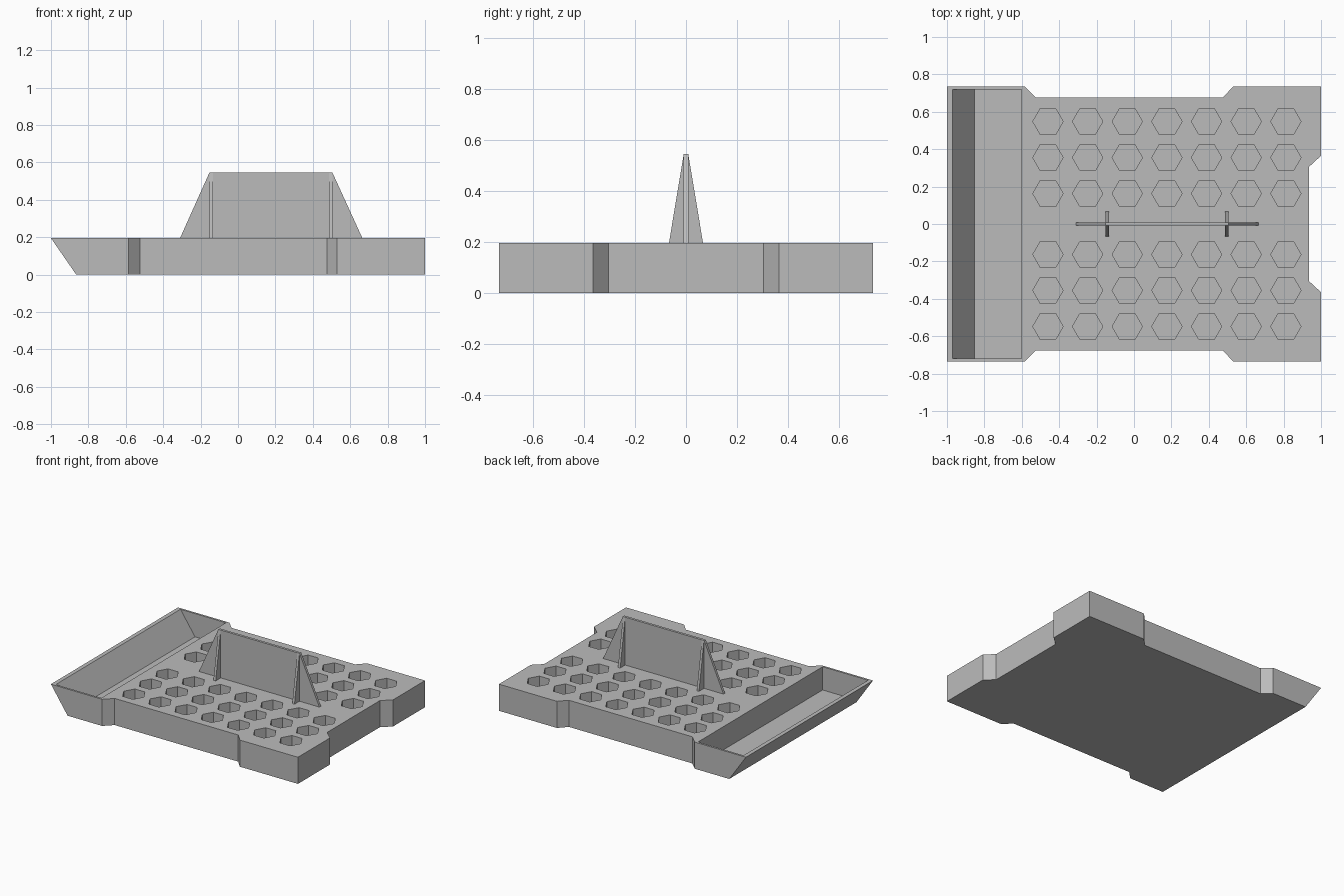
import bpy, bmesh
from math import cos, sin, pi
from mathutils import Vector

cube = bpy.data.objects.get("Cube")
if cube:
    bpy.data.objects.remove(cube)

grey = bpy.data.materials.new("light grey")
grey.use_nodes = True
grey.diffuse_color = (0.5, 0.5, 0.5, 1)
grey.node_tree.nodes["Principled BSDF"].inputs["Base Color"].default_value = (0.5, 0.5, 0.5, 1)

DECK, FLOOR, TOP = 0.195, 0.025, 0.545


def add_prism(bm, points, sweep):
    """Close a flat outline into a solid swept along a vector."""
    base = [bm.verts.new(p) for p in points]
    face = bm.faces.new(base)
    moved = bmesh.ops.extrude_face_region(bm, geom=[face])["geom"]
    verts = [g for g in moved if isinstance(g, bmesh.types.BMVert)]
    bmesh.ops.translate(bm, verts=verts, vec=Vector(sweep))


def make_object(name, bm):
    bmesh.ops.recalc_face_normals(bm, faces=bm.faces)
    mesh = bpy.data.meshes.new(name)
    bm.to_mesh(mesh)
    bm.free()
    mesh.materials.append(grey)
    obj = bpy.data.objects.new(name, mesh)
    bpy.context.collection.objects.link(obj)
    return obj


# Base slab: half outline mirrored in y, with shallow side and end notches
half = [(0.935, 0.305), (1, 0.365), (1, 0.735), (0.53, 0.735), (0.475, 0.676),
        (-0.525, 0.676), (-0.585, 0.735), (-1, 0.735)]
outline = half + [(x, -y) for x, y in reversed(half)]
bm = bmesh.new()
add_prism(bm, [(x, y, 0) for x, y in outline], (0, 0, DECK))
# Undercut the tray end
for v in bm.verts:
    if v.co.x < -0.99 and v.co.z < 0.01:
        v.co.x = -0.865
base = make_object("base", bm)

# Cutter: sloped tray pocket and a grid of hexagonal holes
bm = bmesh.new()
pocket = [(-0.852, FLOOR), (-0.602, FLOOR), (-0.602, 0.25), (-1.008, 0.25)]
add_prism(bm, [(x, -0.72, z) for x, z in pocket], (0, 1.44, 0))
for col in range(7):
    for row in (0.163, 0.355, 0.548):
        for cy in (row, -row):
            cx = -0.46 + 0.212 * col
            ring = [(cx + 0.081 * cos(k * pi / 3), cy + 0.081 * sin(k * pi / 3), FLOOR)
                    for k in range(6)]
            add_prism(bm, ring, (0, 0, 0.225))
cutter = make_object("pocket_cutter", bm)
cutter.hide_render = True

cut = base.modifiers.new("pockets", "BOOLEAN")
cut.operation = "DIFFERENCE"
cut.solver = "EXACT"
cut.object = cutter
bpy.context.view_layer.objects.active = base
bpy.ops.object.modifier_apply(modifier=cut.name)
bpy.data.objects.remove(cutter)

# Upright grip plate
bm = bmesh.new()
plate = [(-0.31, DECK), (0.665, DECK), (0.505, TOP), (-0.153, TOP)]
add_prism(bm, [(x, -0.009, z) for x, z in plate], (0, 0.018, 0))
make_object("grip_plate", bm)

# Tapered ribs bracing the grip
for name, x in (("right_rib", -0.152), ("left_rib", 0.486)):
    bm = bmesh.new()
    rib = [(-0.067, DECK), (0.067, DECK), (0.009, TOP), (-0.009, TOP)]
    add_prism(bm, [(x, y, z) for y, z in rib], (0.018, 0, 0))
    make_object(name, bm)
